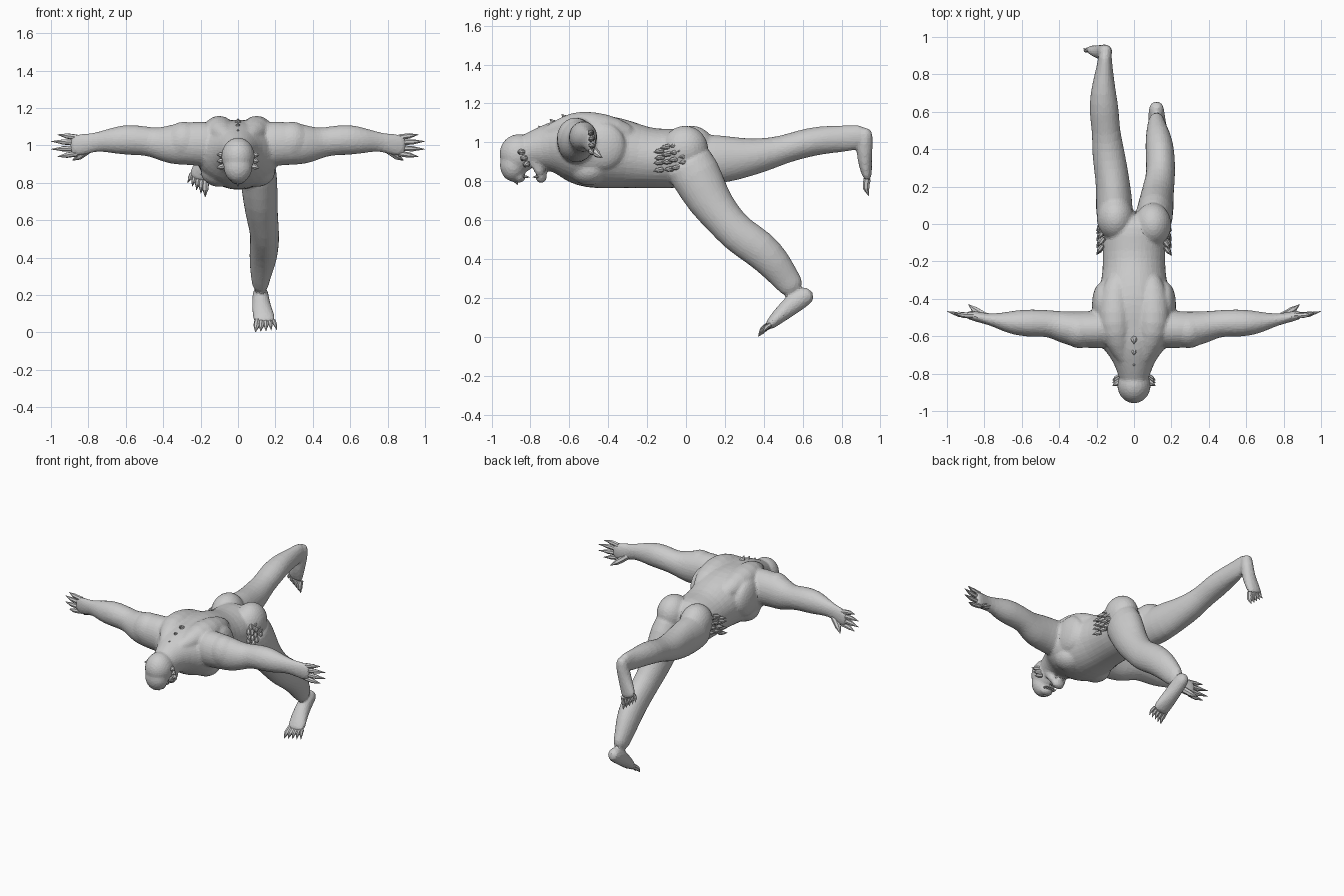
import bpy, bmesh, random
from math import cos, sin, pi
from mathutils import Vector, Matrix

random.seed(4)


def tube(bm, pts, side, n=16, grow=1.035):
    """Loft elliptical rings; each point is (x, y, z, side radius, other radius)."""
    rings = []
    for i, p in enumerate(pts):
        a, b = pts[max(i - 1, 0)], pts[min(i + 1, len(pts) - 1)]
        t = (Vector(b[:3]) - Vector(a[:3])).normalized()
        u = Vector(side)
        u = (u - t * u.dot(t)).normalized()
        v = t.cross(u)
        rings.append([bm.verts.new(Vector(p[:3])
                      + u * cos(2 * pi * k / n) * p[3] * grow
                      + v * sin(2 * pi * k / n) * p[4] * grow) for k in range(n)])
    for r, q in zip(rings, rings[1:]):
        for k in range(n):
            bm.faces.new((r[k], r[(k + 1) % n], q[(k + 1) % n], q[k]))
    bm.faces.new(rings[0][::-1])
    bm.faces.new(rings[-1])


def ball(bm, c, r):
    m = Matrix.Translation(c) @ Matrix.Diagonal((r[0], r[1], r[2], 1))
    bmesh.ops.create_uvsphere(bm, u_segments=16, v_segments=10, radius=1.03, matrix=m)


def claw(bm, base, tip, r, bend=(0, 0, 0)):
    """Tapered digit or spike with a knuckle in the middle."""
    a, b = Vector(base), Vector(tip)
    side = (b - a).orthogonal()
    pts = []
    for f, w in ((0, 1), (.3, .95), (.55, .9), (.68, .62), (1, .08)):
        p = a.lerp(b, f) + Vector(bend) * sin(pi * f)
        pts.append((*p, r * w, r * w))
    tube(bm, pts, side, 7, 1)


def finish(bm, name):
    bmesh.ops.recalc_face_normals(bm, faces=bm.faces)
    me = bpy.data.meshes.new(name)
    bm.to_mesh(me)
    bm.free()
    ob = bpy.data.objects.new(name, me)
    bpy.context.collection.objects.link(ob)
    return ob


body = bmesh.new()

# Torso, from pelvis to neck
torso = [(.07, .93, .09, .08), (0, .92, .15, .155), (-.1, .915, .152, .17),
         (-.2, .918, .153, .163), (-.3, .937, .172, .17), (-.4, .95, .187, .2),
         (-.5, .953, .185, .225), (-.57, .962, .172, .225), (-.64, .98, .148, .19),
         (-.7, .975, .125, .13), (-.78, .965, .095, .088), (-.85, .95, .08, .08)]
tube(body, [(0, y, z, rx, rz) for y, z, rz, rx in torso], (1, 0, 0))

# Head hanging face down, with open jaw
ball(body, (0, -.862, .94), (.09, .098, .1))
ball(body, (0, -.89, .885), (.077, .068, .085))
ball(body, (0, -.925, .87), (.06, .03, .025))
ball(body, (0, -.86, .822), (.045, .035, .03))
ball(body, (0, -.745, .825), (.045, .03, .035))

# Arms, shoulder blades, chest, buttocks and jaw sides
arm = [(.1, -.56, 1.0, .1, .12), (.2, -.565, 1.01, .1, .118), (.28, -.565, 1.01, .095, .112),
       (.36, -.555, 1.005, .088, .105), (.42, -.54, 1.01, .075, .085),
       (.47, -.53, 1.02, .07, .075), (.55, -.53, 1.03, .073, .08), (.62, -.528, 1.03, .068, .078),
       (.68, -.525, 1.025, .055, .065), (.75, -.513, 1.02, .034, .05),
       (.80, -.505, 1.01, .028, .052), (.86, -.49, 1.0, .027, .06), (.90, -.483, 1.0, .02, .05)]
for s in (-1, 1):
    tube(body, [(s * x, y, z, a, b) for x, y, z, a, b in arm], (0, 1, 0))
    tube(body, [(s * x, y, z, a, b) for x, y, z, a, b in (
        (.07, -.25, 1.02, .05, .04), (.1, -.36, 1.06, .075, .07), (.105, -.48, 1.085, .085, .075),
        (.1, -.58, 1.085, .08, .075), (.07, -.68, 1.05, .05, .05), (.04, -.75, 1.02, .03, .04))],
        (1, 0, 0))
    ball(body, (s * .1, -.5, .86), (.1, .1, .08))
    ball(body, (s * .17, -.43, .98), (.055, .12, .12))
    ball(body, (s * .29, -.57, 1.02), (.1, .095, .105))
    ball(body, (s * .1, -.005 if s > 0 else .03, .965), (.1, .12, .118))
    tube(body, [(s * .055, -.8, .93, .02, .03), (s * .052, -.765, .88, .018, .025),
                (s * .035, -.745, .825, .02, .025)], (1, 0, 0))

# Raised leg stretched straight back, with its foot
tube(body, [(-.1, -.05, .92, .09, .12), (-.105, .08, .915, .1, .125), (-.11, .2, .912, .09, .122),
            (-.125, .3, .92, .088, .1), (-.14, .4, .935, .085, .085), (-.15, .5, .962, .072, .07),
            (-.16, .6, .993, .08, .073), (-.165, .7, 1.013, .068, .072),
            (-.16, .8, 1.018, .05, .067), (-.155, .87, 1.025, .037, .065),
            (-.155, .935, 1.04, .034, .05)], (1, 0, 0))
foot_up = Vector((-.89, 0, .45))
tube(body, [(-.15, .925, 1.08, .035, .035), (-.155, .918, 1.0, .04, .043),
            (-.18, .918, .91, .045, .038), (-.205, .928, .85, .053, .028),
            (-.215, .936, .81, .05, .02)], foot_up)

# Lowered leg reaching the ground, with its foot
tube(body, [(.1, -.02, .94, .09, .13), (.11, .05, .84, .1, .13), (.12, .117, .70, .09, .112),
            (.13, .19, .612, .083, .097), (.145, .265, .525, .075, .095),
            (.14, .38, .455, .078, .098), (.13, .465, .365, .068, .085),
            (.12, .515, .295, .05, .07), (.12, .57, .225, .04, .06)], (1, 0, 0))
tube(body, [(.12, .655, .23, .037, .04), (.12, .58, .193, .044, .055), (.125, .51, .135, .05, .045),
            (.14, .45, .08, .06, .032), (.145, .415, .045, .055, .02)], (1, 0, 0))

# Fuse the anatomy into one faceted skin
skin = finish(body, "body")
skin.modifiers.new("round", 'SUBSURF').levels = 1
skin.modifiers["round"].render_levels = 1
fuse = skin.modifiers.new("fuse", 'REMESH')
fuse.mode = 'VOXEL'
fuse.voxel_size = .01
soften = skin.modifiers.new("soften", 'SMOOTH')
soften.factor = .5
soften.iterations = 4
facets = skin.modifiers.new("facets", 'DECIMATE')
facets.ratio = .25

# Fingers and thumbs
for s, name in ((-1, "left_fingers"), (1, "right_fingers")):
    bm = bmesh.new()
    for z, tx, ty, tz in ((1.043, .965, -.475, 1.058), (1.015, 1.0, -.467, 1.022),
                          (.985, 1.0, -.467, .98), (.957, .965, -.472, .94)):
        claw(bm, (s * .86, -.488, z), (s * tx, ty, tz), .016, (0, -.006, 0))
    claw(bm, (s * .79, -.495, .985), (s * .885, -.43, .92), .021, (s * .008, 0, -.008))
    finish(bm, name)

# Toes
up, down = bmesh.new(), bmesh.new()
for i in range(5):
    w = -.042 + .021 * i
    r = .019 - .0018 * i
    base = Vector((-.21, .933, .83)) + foot_up * w
    claw(up, base, base + foot_up * w * .25 + Vector((-.012, .008, -.082 + .007 * i)), r, (0, -.01, 0))
    claw(down, (.148 + w, .435, .062), (.15 + w * 1.35, .372 + .006 * i, .002 + .003 * i), r,
         (0, -.006, .006))
finish(up, "raised_toes")
finish(down, "lowered_toes")

# Hip thorns, swept toward the head
for s, name in ((-1, "left_hip_thorns"), (1, "right_hip_thorns")):
    bm = bmesh.new()
    for i in range(4):
        for j in range(4):
            y = -.02 - .04 * i + random.uniform(-.01, .01)
            z = 1.0 - .035 * j - .012 * i + random.uniform(-.01, .01)
            x = .168 - .25 * max(z - .95, 0)
            claw(bm, (s * x, y + .02, z), (s * (x + .033), y - .025, z - .008), .014)
    finish(bm, name)

# Neck spines, ear points and nose
bm = bmesh.new()
for y, z in ((-.62, 1.105), (-.68, 1.08), (-.74, 1.045)):
    claw(bm, (0, y + .02, z), (0, y - .02, z + .04), .018)
finish(bm, "neck_spines")
bm = bmesh.new()
for s in (-1, 1):
    for k in range(3):
        claw(bm, (s * .075, -.84 + .012 * k, .95 - .03 * k),
             (s * .115, -.865 + .015 * k, .95 - .035 * k), .016)
finish(bm, "ear_points")
bm = bmesh.new()
claw(bm, (0, -.895, .84), (0, -.865, .782), .02)
finish(bm, "nose")

# Teeth around the open mouth
bm = bmesh.new()
for k in range(6):
    x = -.035 + .014 * k
    claw(bm, (x, -.838, .825), (x, -.803, .82), .007)
    claw(bm, (x, -.76, .825), (x, -.79, .82), .007)
finish(bm, "teeth")
